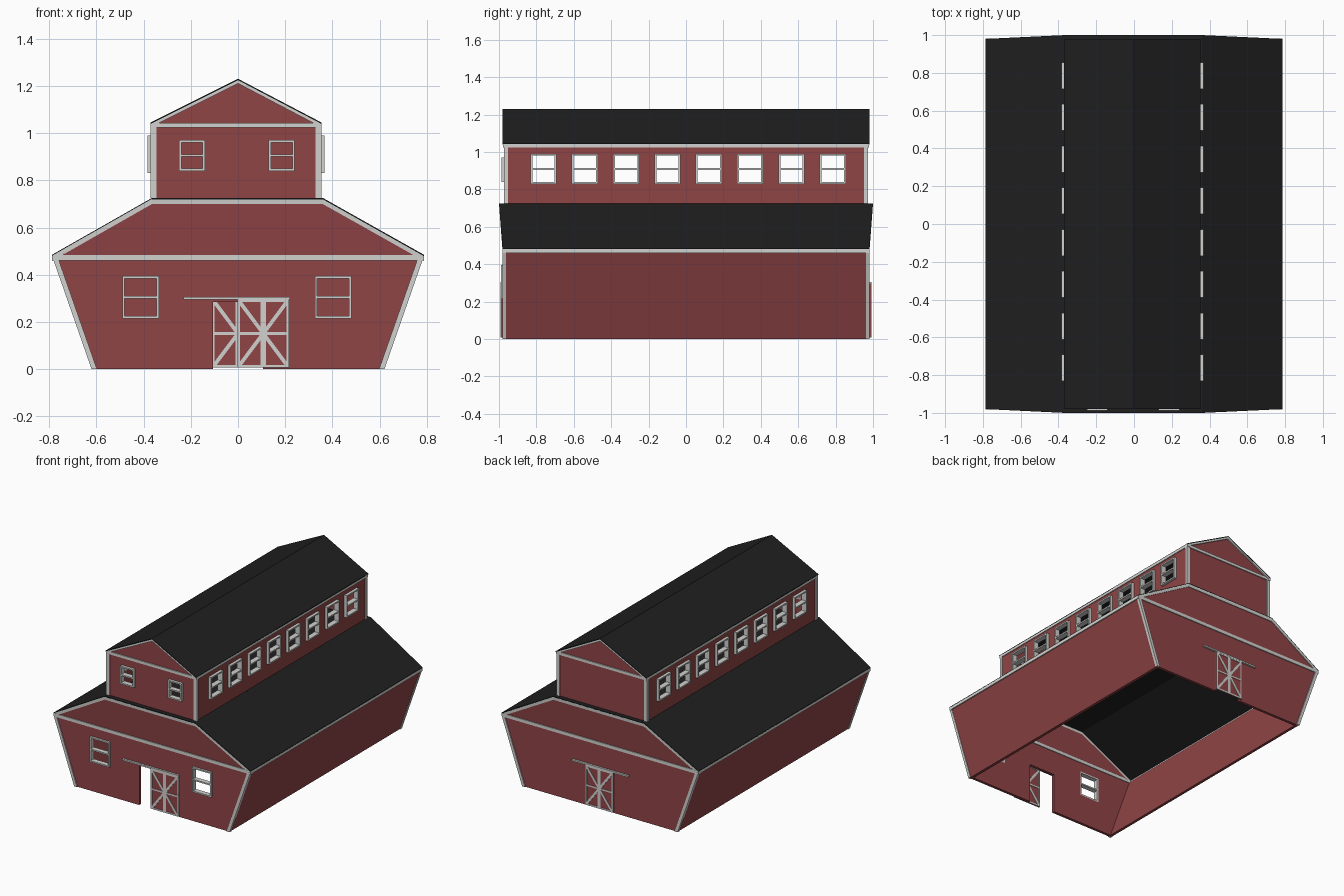
import bpy
import bmesh
from math import pi, hypot
from mathutils import Matrix

cube = bpy.data.objects.get("Cube")
if cube:
    bpy.data.objects.remove(cube, do_unlink=True)


def material(name, rgb):
    m = bpy.data.materials.new(name)
    m.use_nodes = True
    m.diffuse_color = (*rgb, 1)
    m.node_tree.nodes["Principled BSDF"].inputs["Base Color"].default_value = (*rgb, 1)
    return m


RED = material("barn_red", (0.28, 0.058, 0.061))
WHITE = material("trim_white", (0.64, 0.64, 0.63))
BLACK = material("roof_black", (0.014, 0.014, 0.014))

EAVE, DECK = 0.485, 0.725      # lower roof heights
UPPER_EAVE, RIDGE = 1.045, 1.23
L, R = -0.37, 0.353            # upper storey sides
END = 0.98


def rect(x0, x1, z0, z1):
    return [(x0, z0), (x1, z0), (x1, z1), (x0, z1)]


def bar(a, b, w):
    """Strip of width w centred on the line a-b."""
    dx, dz = b[0] - a[0], b[1] - a[1]
    k = w / 2 / hypot(dx, dz)
    nx, nz = -dz * k, dx * k
    return [(a[0] + nx, a[1] + nz), (b[0] + nx, b[1] + nz),
            (b[0] - nx, b[1] - nz), (a[0] - nx, a[1] - nz)]


def band(line, top, bottom):
    """Strip below a polyline, between two vertical offsets."""
    return [[(a[0], a[1] - top), (b[0], b[1] - top), (b[0], b[1] - bottom), (a[0], a[1] - bottom)]
            for a, b in zip(line, line[1:])]


def part(name, shapes, y0, y1, mat, matrix=None, lean=False):
    """Extrude x-z outlines from y0 to y1 into one object."""
    bm = bmesh.new()
    for pts in shapes:
        rings = [[bm.verts.new((x, y, z)) for x, z in pts] for y in (y0, y1)]
        bm.faces.new(rings[0])
        bm.faces.new(rings[1][::-1])
        for i in range(len(pts)):
            j = (i + 1) % len(pts)
            bm.faces.new((rings[0][i], rings[1][i], rings[1][j], rings[0][j]))
    if lean:
        for v in bm.verts:
            v.co.y *= 1 + 0.0204 * max(0, v.co.z - EAVE) / (DECK - EAVE)
    if matrix:
        bm.transform(matrix)
    bmesh.ops.recalc_face_normals(bm, faces=bm.faces)
    mesh = bpy.data.meshes.new(name)
    bm.to_mesh(mesh)
    bm.free()
    mesh.materials.append(mat)
    ob = bpy.data.objects.new(name, mesh)
    bpy.context.collection.objects.link(ob)
    return ob


def cut(ob, shapes, y0, y1, matrix=None):
    """Cut rectangular openings through a wall."""
    cutter = part("cutter", shapes, y0, y1, RED, matrix)
    mod = ob.modifiers.new("openings", 'BOOLEAN')
    mod.operation, mod.solver, mod.object = 'DIFFERENCE', 'EXACT', cutter
    bpy.context.view_layer.objects.active = ob
    bpy.ops.object.modifier_apply(modifier=mod.name)
    bpy.data.objects.remove(cutter, do_unlink=True)


def window_frame(x0, x1, z0, z1, w=0.01):
    zm = (z0 + z1) / 2
    return [rect(x0, x0 + w, z0, z1), rect(x1 - w, x1, z0, z1),
            rect(x0 + w, x1 - w, z0, z0 + w), rect(x0 + w, x1 - w, z1 - w, z1),
            rect(x0 + w, x1 - w, zm - w / 2, zm + w / 2)]


def frames(windows):
    return [s for win in windows for s in window_frame(*win)]


def door(cx, side, label):
    """Sliding double door with star bracing, and its rail."""
    h, z0, z1 = 0.11, 0.008, 0.295
    zm, w = (z0 + z1) / 2, 0.011
    y = side * 0.985
    part(label + "_door_panel", [rect(cx - h, cx + h, z0, z1)], y - 0.003, y + 0.003, RED)
    braces = [rect(cx - h, cx + h, zm - w / 2, zm + w / 2),
              rect(cx - h, cx + h, z0, z0 + w), rect(cx - h, cx + h, z1 - w, z1),
              rect(cx - w, cx + w, z0, z1)]
    for s in (-1, 1):
        braces.append(rect(cx + s * (h - w / 2) - w / 2, cx + s * (h - w / 2) + w / 2, z0, z1))
        for z in (z0 + w, z1 - w):
            braces.append(bar((cx, zm), (cx + s * (h - w), z), 0.016))
    part(label + "_door_braces", braces, y - 0.006, y + 0.006, WHITE)
    part(label + "_door_rail", [rect(-0.23, 0.22, 0.295, 0.306)], y - 0.007, y + 0.007, WHITE)


low_line = [(-0.787, EAVE), (-0.365, DECK), (0.36, DECK), (0.787, EAVE)]
top_line = [(L, UPPER_EAVE), (0, RIDGE), (R, UPPER_EAVE)]
low_windows = [(-0.49, -0.335, 0.215, 0.395), (0.325, 0.48, 0.215, 0.395)]
top_windows = [(-0.25, -0.14, 0.84, 0.97), (0.13, 0.24, 0.84, 0.97)]
doorway = rect(-0.105, 0.105, -0.05, 0.285)

# Front and back: walls, gables and trim
for side, label in ((-1, "front"), (1, "back")):
    inner, outer = side * 0.955, side * 0.975
    wall = part(label + "_wall", [[(-0.6, 0), (0.6, 0), (0.77, 0.47), (-0.77, 0.47)]],
                inner, outer, RED)
    upper = part(label + "_upper_wall", [rect(L + 0.012, R - 0.012, DECK - 0.003, 1.03)],
                 side * 0.95, side * 0.968, RED)
    holes = [doorway]
    if side < 0:
        holes += [rect(*w) for w in low_windows]
        cut(upper, [rect(*w) for w in top_windows], side * 0.9, side * 1.05)
    cut(wall, holes, side * 0.9, side * 1.05)

    part(label + "_gable", [[(-0.765, 0.47), (0.765, 0.47), (0.36, DECK - 0.01), (-0.365, DECK - 0.01)]],
         inner, outer, RED, lean=True)
    part(label + "_upper_gable", [[(L + 0.01, 1.03), (R - 0.01, 1.03), (0, RIDGE - 0.012)]],
         side * 0.95, side * 0.968, RED)
    part(label + "_roof_trim", band(low_line, 0.004, 0.026), side * 0.955, side * END, WHITE, lean=True)
    part(label + "_upper_roof_trim", band(top_line, 0.004, 0.02), side * 0.95, side * 0.978, WHITE)
    part(label + "_beam", [rect(-0.775, 0.775, 0.461, 0.484)], side * 0.95, side * 0.982, WHITE)
    part(label + "_upper_beam", [rect(L, R, 1.023, 1.043)], side * 0.945, side * 0.975, WHITE)

    posts = [[(s * 0.62, 0), (s * 0.597, 0), (s * 0.763, EAVE - 0.01), (s * 0.786, EAVE - 0.01)]
             for s in (-1, 1)]
    part(label + "_corner_posts", posts, side * 0.962, side * 0.982, WHITE)
    part(label + "_upper_corner_posts",
         [rect(L, L + 0.025, DECK, 1.04), rect(R - 0.025, R, DECK, 1.04)],
         side * 0.952, side * 0.974, WHITE)
    door(0.107 if side < 0 else 0, side, label)

part("front_window_frames", frames(low_windows), -0.99, -0.955, WHITE)
part("front_upper_window_frames", frames(top_windows), -0.987, -0.95, WHITE)

# Long sides: leaning lower walls, upper walls with eight windows each
for s, label, edge in ((-1, "right", L), (1, "left", R)):
    part(label + "_wall",
         [[(s * 0.616, 0), (s * 0.596, 0), (s * 0.762, EAVE - 0.015), (s * 0.782, EAVE - 0.015)]],
         -0.97, 0.97, RED)
    part(label + "_eave_trim", [rect(s * 0.768, s * 0.787, EAVE - 0.024, EAVE - 0.003)],
         -END, END, WHITE)
    part(label + "_upper_eave_trim",
         [rect(edge, edge - s * 0.016, UPPER_EAVE - 0.022, UPPER_EAVE - 0.003)],
         -0.978, 0.978, WHITE)

    # windows are drawn facing front, then turned outwards
    turn = Matrix.Rotation(s * pi / 2, 4, 'Z')
    spots = []
    for i in range(8):
        u = s * (-0.762 + 0.221 * i)
        spots.append((u - 0.07, u + 0.07, 0.83, 0.99))
    face = abs(edge) - 0.006
    wall = part(label + "_upper_wall", [rect(-0.962, 0.962, DECK - 0.003, 1.035)],
                -face, -face + 0.018, RED, turn)
    cut(wall, [rect(*w) for w in spots], -face - 0.1, -face + 0.1, turn)
    part(label + "_upper_window_frames", frames(spots), -face - 0.02, -face + 0.018, WHITE, turn)

# Roofs
part("lower_roof", band(low_line, 0, 0.006), -END, END, BLACK, lean=True)
part("upper_roof", band(top_line, 0, 0.006), -END, END, BLACK)
